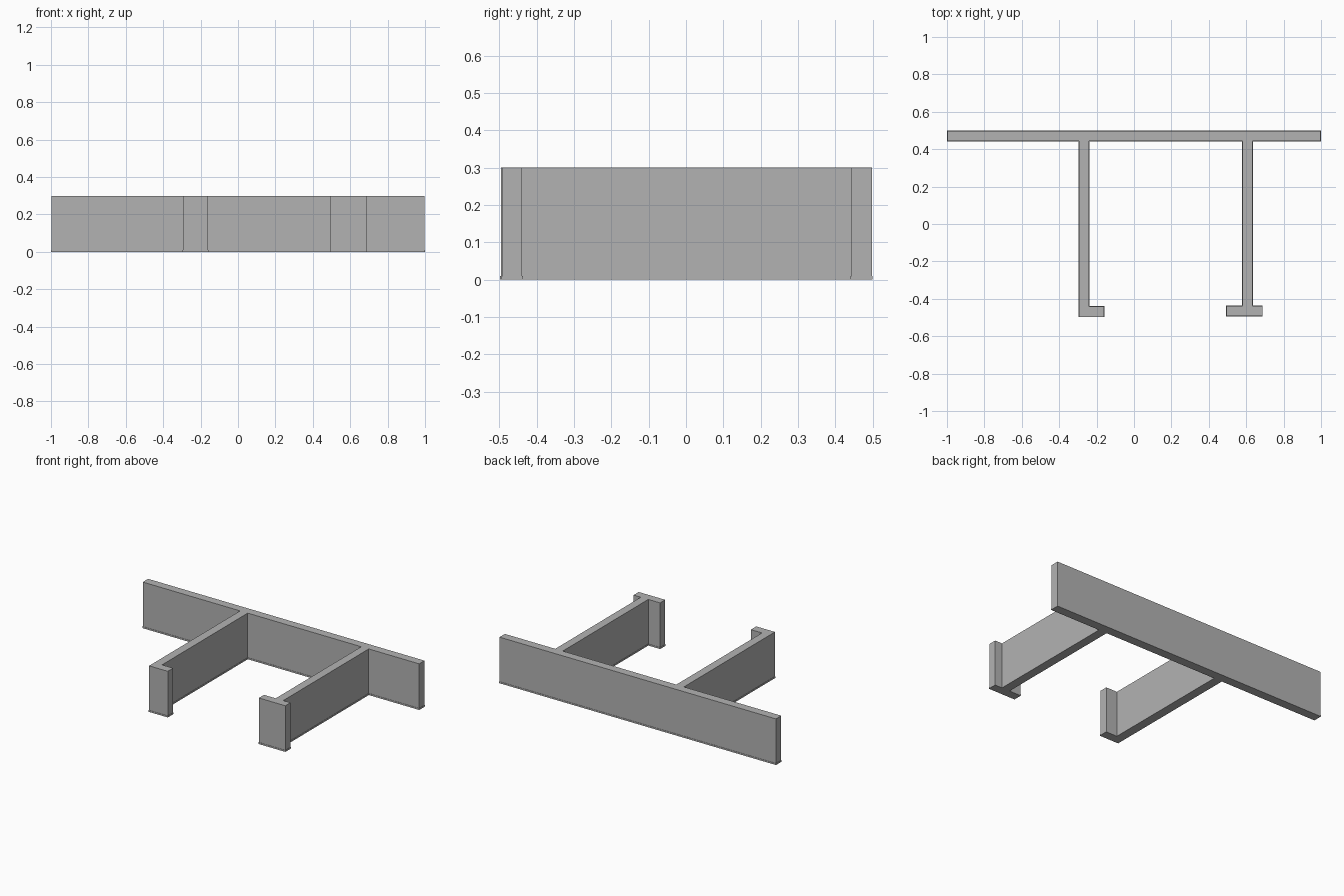
import bpy, bmesh
from mathutils import Vector

if "Cube" in bpy.data.objects:
    bpy.data.objects.remove(bpy.data.objects["Cube"])

grey = bpy.data.materials.new("plain grey")
grey.diffuse_color = (0.45, 0.45, 0.45, 1)
grey.use_nodes = True
grey.node_tree.nodes["Principled BSDF"].inputs["Base Color"].default_value = grey.diffuse_color

# Plan of the walls, counter-clockwise
PLAN = [(-0.998, 0.498), (-0.998, 0.443), (-0.295, 0.443), (-0.295, -0.496),
        (-0.16, -0.496), (-0.16, -0.441), (-0.24, -0.441), (-0.24, 0.443),
        (0.58, 0.443), (0.58, -0.439), (0.495, -0.439), (0.495, -0.492),
        (0.686, -0.492), (0.686, -0.439), (0.634, -0.439), (0.634, 0.443),
        (0.998, 0.443), (0.998, 0.498)]


def grow(plan, d):
    """Push every side of a square-cornered outline outward by d."""
    pts = [Vector(p) for p in plan]
    out = []
    for i, p in enumerate(pts):
        a = (p - pts[i - 1]).normalized()
        b = (pts[(i + 1) % len(pts)] - p).normalized()
        out.append(p + d * Vector((a.y + b.y, -a.x - b.x)))
    return out


def slab(name, plan, z0, z1):
    bm = bmesh.new()
    face = bm.faces.new([bm.verts.new((p[0], p[1], z0)) for p in plan])
    top = bmesh.ops.extrude_face_region(bm, geom=[face], use_keep_orig=True)["geom"]
    bmesh.ops.translate(bm, vec=(0, 0, z1 - z0),
                        verts=[v for v in top if isinstance(v, bmesh.types.BMVert)])
    bmesh.ops.recalc_face_normals(bm, faces=bm.faces)
    mesh = bpy.data.meshes.new(name)
    bm.to_mesh(mesh)
    bm.free()
    mesh.materials.append(grey)
    bpy.context.collection.objects.link(bpy.data.objects.new(name, mesh))


# Upright walls on a thin, slightly wider footing
slab("walls", PLAN, 0.01, 0.3)
slab("footing", grow(PLAN, 0.002), 0, 0.01)
